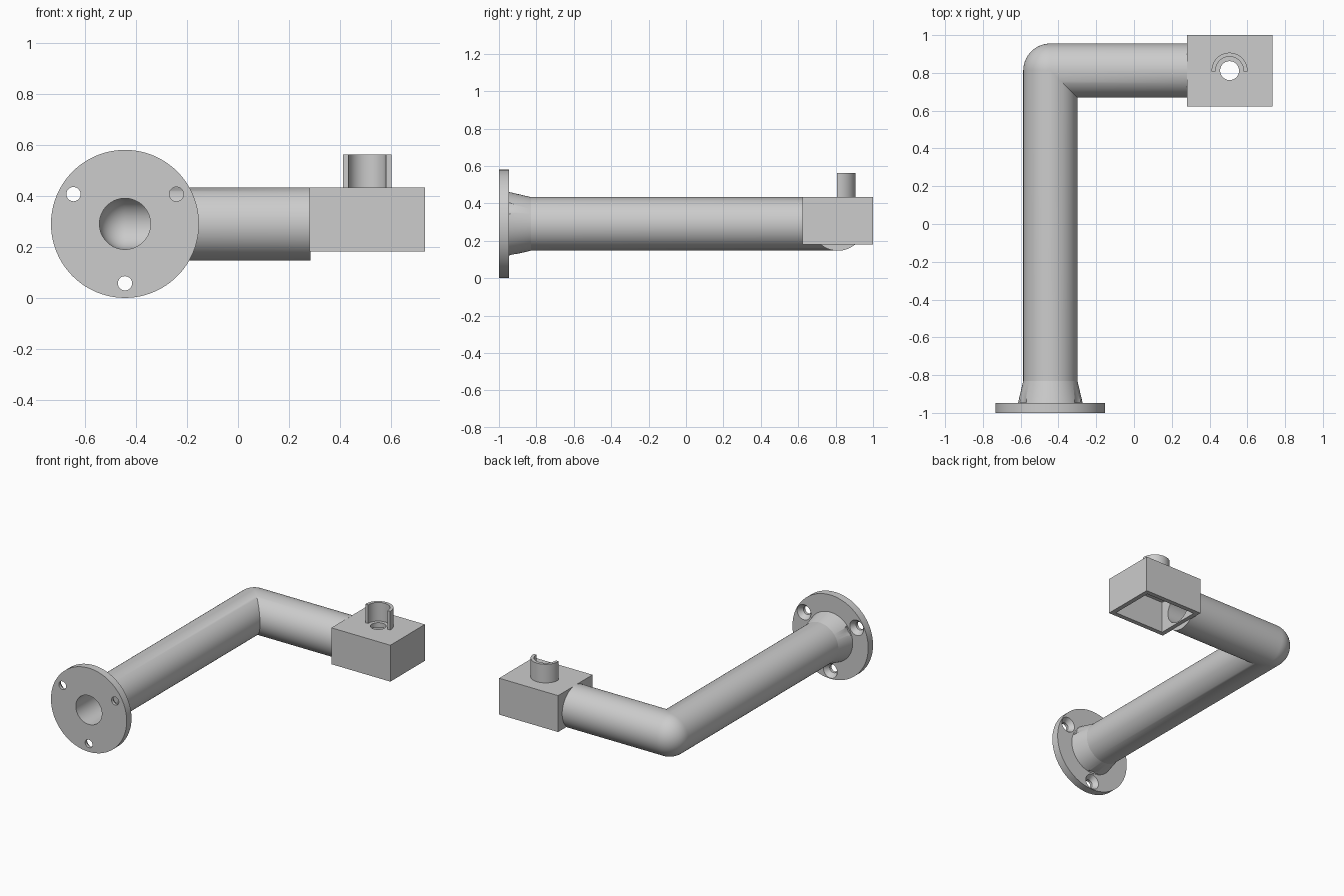
import bpy, bmesh, math
from mathutils import Vector

if "Cube" in bpy.data.objects:
    bpy.data.objects.remove(bpy.data.objects["Cube"])

AX, AY, AZ = -0.443, 0.812, 0.29      # elbow centre: long pipe along y, short pipe along x
BOX_X = 0.506                         # socket box centre
PIPE_R, BORE_R, SIDES = 0.1435, 0.1, 64

grey = bpy.data.materials.new("plain grey")
grey.use_nodes = True
colour = (0.604, 0.604, 0.604, 1)
grey.diffuse_color = colour
grey.node_tree.nodes["Principled BSDF"].inputs["Base Color"].default_value = colour


def rod(name, a, b, r1, r2=None, sides=SIDES):
    """Cylinder or cone between two points."""
    a, b = Vector(a), Vector(b)
    d = b - a
    bpy.ops.mesh.primitive_cone_add(vertices=sides, radius1=r1, radius2=r1 if r2 is None else r2,
                                    depth=d.length, location=(a + b) / 2,
                                    rotation=d.to_track_quat('Z', 'Y').to_euler())
    bpy.context.object.name = name
    return bpy.context.object


def block(name, lo, hi):
    """Box between two corners."""
    lo, hi = Vector(lo), Vector(hi)
    bpy.ops.mesh.primitive_cube_add(size=1, location=(lo + hi) / 2)
    ob = bpy.context.object
    ob.name = name
    ob.scale = hi - lo
    return ob


def cut(ob, cutters):
    """Subtract helpers in turn and drop them."""
    for cutter in cutters:
        cutter.hide_render = True
        mod = ob.modifiers.new("cut", 'BOOLEAN')
        mod.operation, mod.object, mod.solver = 'DIFFERENCE', cutter, 'EXACT'
        bpy.context.view_layer.objects.active = ob
        bpy.ops.object.modifier_apply(modifier=mod.name)
        bpy.data.objects.remove(cutter)


def finish(ob):
    ob.data.materials.clear()
    ob.data.materials.append(grey)
    bpy.ops.object.select_all(action='DESELECT')
    ob.select_set(True)
    bpy.context.view_layer.objects.active = ob
    bpy.ops.object.shade_smooth_by_angle(angle=math.radians(30))


def bend_rings(r, y_start, x_end, steps=16):
    """Rings along the bend: round on the outer side, mitred on the inner side."""
    angles = [2 * math.pi * i / SIDES for i in range(SIDES)]
    rings = [[(AX - r * math.cos(t), y_start, AZ + r * math.sin(t)) for t in angles]]
    for k in range(steps + 1):
        turn = math.pi / 2 * k / steps
        ring = []
        for t in angles:
            c = r * math.cos(t)
            dx, dy = (-c * math.cos(turn), c * math.sin(turn)) if c > 0 else (-c, c)
            ring.append((AX + dx, AY + dy, AZ + r * math.sin(t)))
        rings.append(ring)
    rings.append([(x_end, AY + r * math.cos(t), AZ + r * math.sin(t)) for t in angles])
    return rings


def bent_tube(name, y_start, x_end):
    """Closed hollow tube: outer skin out, inner skin back."""
    rings = bend_rings(PIPE_R, y_start, x_end) + bend_rings(BORE_R, y_start, x_end)[::-1]
    bm = bmesh.new()
    loops = [[bm.verts.new(p) for p in ring] for ring in rings]
    for k, a in enumerate(loops):
        b = loops[(k + 1) % len(loops)]
        for i in range(SIDES):
            j = (i + 1) % SIDES
            bm.faces.new((a[i], a[j], b[j], b[i]))
    bmesh.ops.remove_doubles(bm, verts=bm.verts, dist=0.0001)
    bmesh.ops.recalc_face_normals(bm, faces=bm.faces)
    mesh = bpy.data.meshes.new(name)
    bm.to_mesh(mesh)
    bm.free()
    ob = bpy.data.objects.new(name, mesh)
    bpy.context.collection.objects.link(ob)
    return ob


# Bent pipe from the flare to the socket box
pipe = bent_tube("bent_pipe", -0.83, 0.284)

# Flared pipe foot, cut back for screw clearance
screws = [(AX + 0.233 * math.cos(math.radians(a)), AZ + 0.233 * math.sin(math.radians(a)))
          for a in (30, 150, 270)]
foot = rod("pipe_flare", (AX, -0.96, AZ), (AX, -0.83, AZ), 0.174, PIPE_R)
cut(foot, [rod("clearance", (x, -0.945, z), (x, -0.7, z), 0.075) for x, z in screws])

# Mounting flange with countersunk screw holes
flange = rod("flange", (AX, -1, AZ), (AX, -0.947, AZ), 0.29, sides=96)
for x, z in screws:
    cut(flange, [
        rod("screw_hole", (x, -1.1, z), (x, -0.9, z), 0.028, sides=32),
        rod("countersink", (x, -0.98, z), (x, -0.94, z), 0.028, 0.058, sides=32)])
for part in (flange, foot):
    cut(part, [rod("bore", (AX, -1.1, AZ), (AX, -0.7, AZ), BORE_R)])

# Socket box, open underneath, with a round hole in its top and the pipe bore in its side
box = block("socket_box", (0.28, 0.622, 0.181), (0.732, 1, 0.433))
cut(box, [
    block("cavity", (0.312, 0.654, 0.1), (0.7, 0.968, 0.401)),
    rod("top_hole", (BOX_X, AY, 0.38), (BOX_X, AY, 0.5), 0.05),
    rod("side_bore", (0.2, AY, AZ), (0.34, AY, AZ), BORE_R)])

# Half-round collar on the box
collar = rod("half_collar", (BOX_X, AY, 0.428), (BOX_X, AY, 0.562), 0.095)
cut(collar, [
    rod("collar_bore", (BOX_X, AY, 0.3), (BOX_X, AY, 0.7), 0.074),
    block("front_half", (0.3, 0.6, 0.3), (0.7, 0.807, 0.7))])

for part in (pipe, foot, flange, box, collar):
    finish(part)
